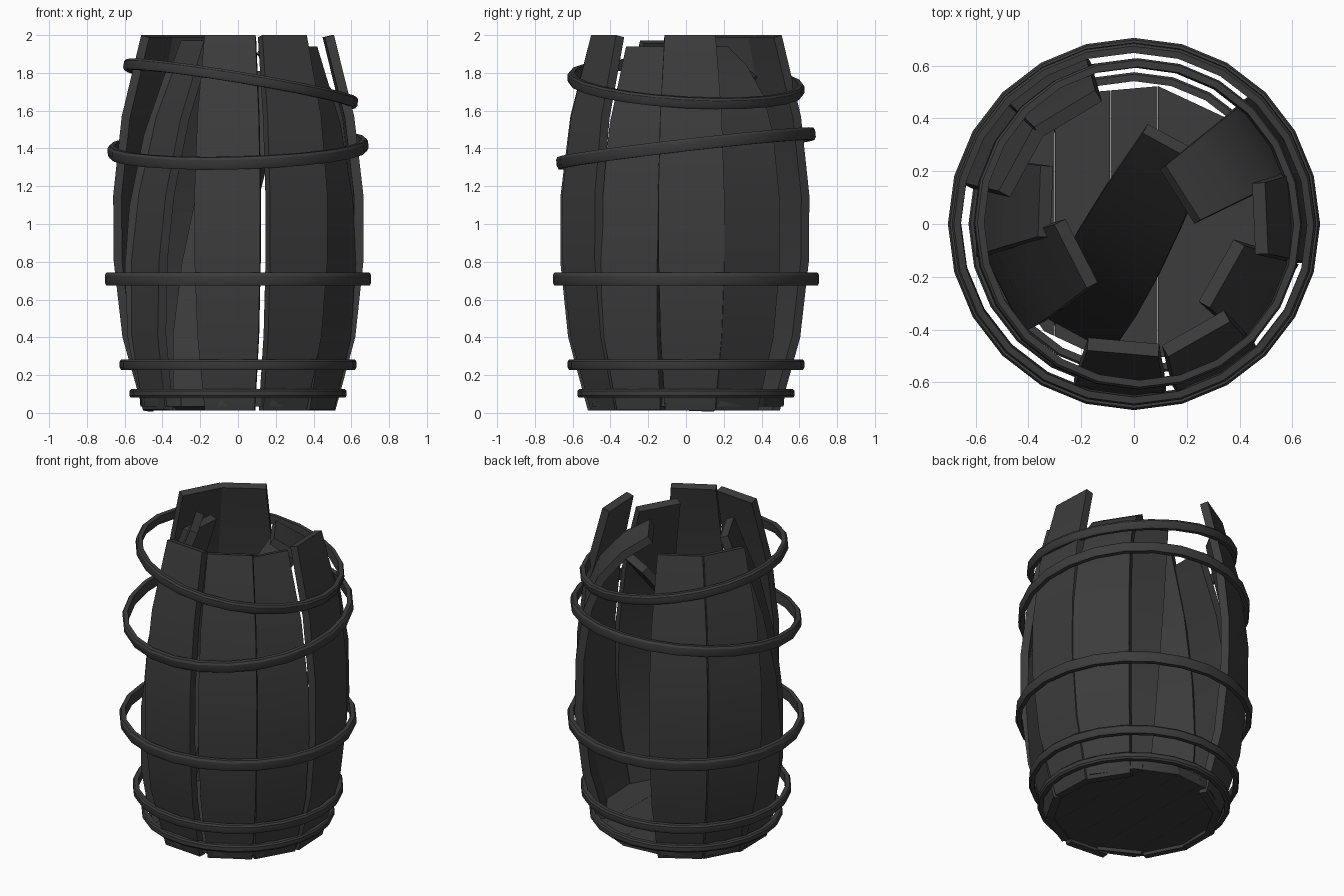
import bpy, bmesh, math
from mathutils import Vector, Matrix

if "Cube" in bpy.data.objects:
    bpy.data.objects.remove(bpy.data.objects["Cube"])

mat = bpy.data.materials.new("dark_wood")
mat.diffuse_color = (0.045, 0.045, 0.045, 1)
mat.use_nodes = True
mat.node_tree.nodes["Principled BSDF"].inputs["Base Color"].default_value = mat.diffuse_color

def finish(bm, name):
    bmesh.ops.recalc_face_normals(bm, faces=bm.faces[:])
    me = bpy.data.meshes.new(name)
    bm.to_mesh(me)
    bm.free()
    ob = bpy.data.objects.new(name, me)
    bpy.context.collection.objects.link(ob)
    me.materials.append(mat)
    bpy.ops.object.select_all(action='DESELECT')
    ob.select_set(True)
    bpy.context.view_layer.objects.active = ob
    bpy.ops.object.shade_smooth_by_angle(angle=math.radians(30))
    return ob

# Bulging stave profile: (distance of the outer face from the axis, height, half width)
NORMAL = [(.5, .012, .132), (.608, .4, .162), (.654, .8, .174), (.657, 1.15, .175),
          (.612, 1.57, .163), (.51, 2.0, .135)]
# One stave has its upper end bent sharply inwards
BENT = NORMAL[:3] + [(.648, 1.15, .173), (.6, 1.48, .165), (.52, 1.68, .155),
                     (.38, 1.84, .14), (.22, 1.94, .122)]
THICK = .05

def stave(name, az, tilt=0, top=2.0, roll=0, out=0, profile=NORMAL):
    bm = bmesh.new()
    rings = []
    k = top / 2
    for i, (r, z, w) in enumerate(profile):
        a, b = profile[max(i - 1, 0)], profile[min(i + 1, len(profile) - 1)]
        d = Vector((b[0] - a[0], b[1] - a[1])).normalized()
        inner = (r - d.y * THICK, z * k + d.x * THICK * (i > 0))
        rings.append([bm.verts.new((rr, s * w, zz)) for (rr, zz), s in
                      (((r, z * k), -1), ((r, z * k), 1), (inner, 1), (inner, -1))])
    for a, b in zip(rings, rings[1:]):
        for i in range(4):
            j = (i + 1) % 4
            bm.faces.new((a[i], a[j], b[j], b[i]))
    bm.faces.new(rings[0])
    bm.faces.new(rings[-1])
    # lean inwards about the inner bottom edge, then swing into place
    pivot = Vector((profile[0][0] - THICK * (tilt > 0), 0, .012))
    m = (Matrix.Rotation(math.radians(az), 4, 'Z') @ Matrix.Translation(pivot + Vector((out, 0, 0)))
         @ Matrix.Rotation(math.radians(roll), 4, 'X')
         @ Matrix.Rotation(math.radians(-tilt), 4, 'Y') @ Matrix.Translation(-pivot))
    bm.transform(m)
    return finish(bm, name)

# Staves: angle, inward lean, length, sideways lean, outward shift (two are missing at the back)
for i, (az, tilt, top, roll, out) in enumerate([
        (-95, .8, 2.0, 0, .01), (-60.5, .4, 2.0, 0, .005), (-29.5, 3.4, 1.94, 0, .01),
        (2.5, .5, 2.0, 0, .01), (121, 0, 2.0, 0, 0), (151.5, 0, 2.0, 0, 0),
        (178, 4.6, 1.86, 2.3, 0), (207, 7, 1.98, 0, 0), (241.5, 24.5, 1.96, 0, -.015)]):
    stave(f"stave_{i + 1}", az, tilt, top, roll, out)
stave("stave_bent", 32.5, profile=BENT)

# Floor planks: strips of a twelve-sided disc
cuts = [-.6, -.3, -.09, .09, .29, .6]
for i, (x0, x1) in enumerate(zip(cuts, cuts[1:])):
    bm = bmesh.new()
    bmesh.ops.create_cone(bm, cap_ends=True, segments=12, radius1=.525, radius2=.53, depth=.06)
    bm.transform(Matrix.Translation((0, 0, .065)) @ Matrix.Rotation(math.radians(20), 4, 'Z'))
    for x, n in ((x0 + .0005, -1), (x1 - .0005, 1)):
        bmesh.ops.bisect_plane(bm, geom=bm.verts[:] + bm.edges[:] + bm.faces[:],
                               plane_co=(x, 0, 0), plane_no=(n, 0, 0), clear_outer=True)
        bmesh.ops.holes_fill(bm, edges=[e for e in bm.edges if e.is_boundary])
    finish(bm, f"floor_plank_{i + 1}")

# Hoops: outer radius, height, band height, slope along x and y, shift along x
def hoop(name, R, z, h, sx=0, sy=0, cx=0, seg=24, t=.034):
    bm = bmesh.new()
    sec = [(R - t, -h / 2), (R - .008, -h / 2), (R, -h * .25), (R, h * .3),
           (R - .008, h / 2), (R - t, h / 2)]
    rings = [[bm.verts.new((r * math.cos(a), r * math.sin(a), dz)) for r, dz in sec]
             for a in (2 * math.pi * k / seg for k in range(seg))]
    for k in range(seg):
        a, b = rings[k], rings[(k + 1) % seg]
        for i in range(len(sec)):
            j = (i + 1) % len(sec)
            bm.faces.new((a[i], b[i], b[j], a[j]))
    q = Vector((0, 0, 1)).rotation_difference(Vector((-sx, -sy, 1)).normalized())
    bm.transform(Matrix.Translation((cx, 0, z)) @ q.to_matrix().to_4x4())
    return finish(bm, name)

hoop("hoop_bottom", .575, .103, .045)
hoop("hoop_lower", .627, .255, .055)
hoop("hoop_middle", .705, .708, .068)
hoop("hoop_upper_loose", .69, 1.4, .065, .027, .115)
hoop("hoop_top_loose", .628, 1.742, .058, -.165, -.055, .014)
